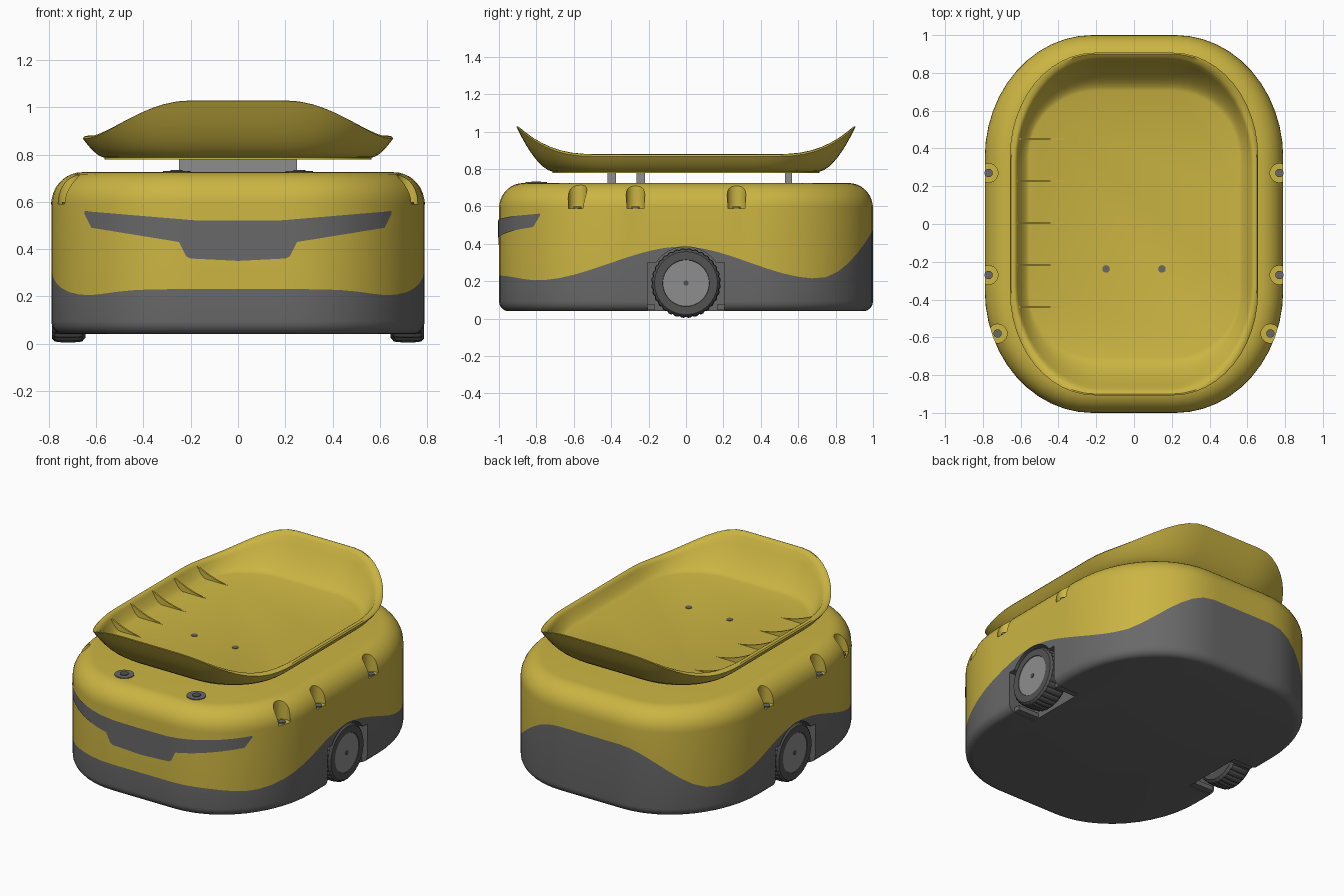
import bpy, bmesh, math
from mathutils import Matrix

cube = bpy.data.objects.get("Cube")
if cube:
    bpy.data.objects.remove(cube, do_unlink=True)


def material(name, rgb):
    m = bpy.data.materials.new(name)
    m.use_nodes = True
    m.diffuse_color = (*rgb, 1)
    m.node_tree.nodes["Principled BSDF"].inputs["Base Color"].default_value = (*rgb, 1)
    return m


YELLOW = material("warm yellow", (0.60, 0.46, 0.055))
GREY = material("dark grey", (0.14, 0.14, 0.14))
LIGHT = material("light grey", (0.27, 0.27, 0.27))
TYRE = material("tyre grey", (0.085, 0.085, 0.085))


def finish(name, bm, mats, smooth=True, angle=35):
    bmesh.ops.recalc_face_normals(bm, faces=bm.faces)
    mesh = bpy.data.meshes.new(name)
    bm.to_mesh(mesh)
    bm.free()
    for m in mats:
        mesh.materials.append(m)
    ob = bpy.data.objects.new(name, mesh)
    bpy.context.collection.objects.link(ob)
    if smooth:
        smooth_object(ob, angle)
    return ob


def smooth_object(ob, angle=35):
    bpy.ops.object.select_all(action='DESELECT')
    ob.select_set(True)
    bpy.context.view_layer.objects.active = ob
    bpy.ops.object.shade_smooth_by_angle(angle=math.radians(angle))


def box(name, mat, x, y, z):
    bm = bmesh.new()
    bmesh.ops.create_cube(bm, size=1)
    for v in bm.verts:
        v.co = [lo + (hi - lo) * (c + 0.5) for c, (lo, hi) in zip(v.co, (x, y, z))]
    return finish(name, bm, [mat], False)


def cylinder(name, mat, r, h, centre, axis='Z', segs=32):
    bm = bmesh.new()
    turn = Matrix.Rotation(math.pi / 2, 4, 'Y') if axis == 'X' else Matrix()
    bmesh.ops.create_cone(bm, cap_ends=True, segments=segs, radius1=r, radius2=r, depth=h,
                          matrix=Matrix.Translation(centre) @ turn)
    return finish(name, bm, [mat])


def outline(hx, hy, rx, ry, corner=12, side=20, end=8):
    """Rounded rectangle with elliptical corners, counter-clockwise."""
    pts = []
    for q, (sx, sy) in enumerate(((1, 1), (-1, 1), (-1, -1), (1, -1))):
        for i in range(corner + 1):
            a = math.pi / 2 * (q + i / corner)
            pts.append((sx * (hx - rx) + rx * math.cos(a), sy * (hy - ry) + ry * math.sin(a)))
        n = side if q % 2 else end
        for i in range(1, n):
            u = 1 - 2 * i / n
            pts.append((sx * u * (hx - rx), sy * hy) if q % 2 == 0 else (sx * hx, sy * u * (hy - ry)))
    return pts


def loft(bm, rings, row_mat=lambda r: 0, closed=True, caps=True):
    rows = [[bm.verts.new(p) for p in ring] for ring in rings]
    n = len(rows[0])
    for r in range(len(rows) - 1):
        for i in range(n if closed else n - 1):
            j = (i + 1) % n
            f = bm.faces.new((rows[r][i], rows[r][j], rows[r + 1][j], rows[r + 1][i]))
            f.material_index = row_mat(r)
    if caps:
        bm.faces.new(rows[0][::-1]).material_index = row_mat(0)
        bm.faces.new(rows[-1]).material_index = row_mat(len(rows) - 2)


def seam(y):
    """Height of the wavy line between the two body colours."""
    if y > 0.7:
        return 0.215 + 0.26 * ((y - 0.7) / 0.3) ** 2
    keys = ((-1, 0.23), (-0.8, 0.205), (-0.02, 0.385), (0.7, 0.215))
    for (a, za), (b, zb) in zip(keys, keys[1:]):
        if y <= b:
            t = max(0, (y - a) / (b - a))
            return za + (zb - za) * t * t * (3 - 2 * t)
    return keys[-1][1]


# Body shell: rounded bottom, wavy colour seam, rounded top
HX, HY, RX, RY = 0.79, 1.0, 0.57, 0.65


def body_ring(inset, z):
    return [(x, y, z) for x, y in outline(HX - inset, HY - inset, RX - inset, RY - inset)]


rings = []
for i in range(6):
    a = math.pi / 2 * i / 5
    rings.append(body_ring(0.05 * (1 - math.sin(a)), 0.095 - 0.055 * math.cos(a)))
rings.append([(x, y, seam(y)) for x, y in outline(HX, HY, RX, RY)])
for i in range(10):
    a = math.pi / 2 * i / 9
    rings.append(body_ring(0.13 * (1 - math.cos(a)), 0.59 + 0.135 * math.sin(a)))
bm = bmesh.new()
loft(bm, rings, lambda r: 1 if r < 6 else 0)
body = finish("body_shell", bm, [YELLOW, GREY], False)


def cut(cutter, index):
    cutter.hide_render = True
    cutter.data.materials.clear()
    for m in (YELLOW, GREY):
        cutter.data.materials.append(m)
    for p in cutter.data.polygons:
        p.material_index = index
    mod = body.modifiers.new("cut", 'BOOLEAN')
    mod.operation, mod.solver, mod.object = 'DIFFERENCE', 'EXACT', cutter
    bpy.context.view_layer.objects.active = body
    bpy.ops.object.modifier_apply(modifier=mod.name)
    bpy.data.objects.remove(cutter, do_unlink=True)


# Wheel wells and side sensor pockets
POCKETS = ((0.77, 0.27), (0.77, -0.27), (0.722, -0.58))
for s, label in ((1, "left"), (-1, "right")):
    xs = sorted((s * 0.6, s * 0.9))
    cut(box("well_cutter", GREY, xs, (-0.205, 0.205), (-0.1, 0.3)), 1)
    cut(cylinder("arch_cutter", GREY, 0.194, 0.3, (s * 0.75, 0, 0.19), 'X', 48), 1)
    for i, (x, y) in enumerate(POCKETS):
        cut(cylinder("pocket_cutter", YELLOW, 0.05, 0.3, (s * x, y, 0.74), segs=24), 0)
        cylinder(f"{label}_sensor_{i + 1}", GREY, 0.022, 0.012, (s * x, y, 0.594), segs=16)
smooth_object(body)

# Front display panel, a thin plate that follows the curved nose
PANEL_KEYS = ((0, 0.35, 0.52), (0.2, 0.36, 0.522), (0.22, 0.37, 0.525),
              (0.25, 0.43, 0.527), (0.62, 0.49, 0.558), (0.65, 0.55, 0.562))


def panel_edge(x, k):
    for a, b in zip(PANEL_KEYS, PANEL_KEYS[1:]):
        if x <= b[0] + 1e-6:
            return a[k] + (b[k] - a[k]) * (x - a[0]) / (b[0] - a[0])


def nose(x):
    u = max(0, abs(x) - (HX - RX)) / RX
    return -(HY - RY) - RY * math.sqrt(1 - u * u) - 0.004


half = [i * 0.65 / 40 for i in range(41)] + [k[0] for k in PANEL_KEYS[1:5]]
xs = sorted({round(s * x, 4) for x in half for s in (1, -1)})
bm = bmesh.new()
loft(bm, [[(x, nose(x), panel_edge(abs(x), k)) for x in xs] for k in (1, 2)],
     closed=False, caps=False)
panel = finish("front_panel", bm, [GREY])


# Wheels: treaded tyre, hub disc, cap and support bracket
def tyre(name, s):
    bm = bmesh.new()
    n = 96
    profile = ((0.645, 0.12), (0.645, 0.165), (0.66, 0.182), (0.70, 0.186),
               (0.74, 0.186), (0.775, 0.182), (0.788, 0.168), (0.788, 0.125), (0.78, 0.12))
    rings = []
    for x, r in profile:
        ring = []
        for i in range(n):
            a = 2 * math.pi * i / n
            rr = r - (0.006 if i % 3 == 0 and r > 0.17 else 0)
            ring.append((s * x, rr * math.cos(a), 0.19 + rr * math.sin(a)))
        rings.append(ring)
    loft(bm, rings)
    return finish(name, bm, [TYRE], True, 25)


for s, label in ((1, "left"), (-1, "right")):
    tyre(f"{label}_tyre", s)
    cylinder(f"{label}_hub", LIGHT, 0.125, 0.14, (s * 0.715, 0, 0.19), 'X', 48)
    cylinder(f"{label}_hub_cap", TYRE, 0.014, 0.01, (s * 0.784, 0, 0.19), 'X', 16)
    cylinder(f"{label}_axle", GREY, 0.05, 0.1, (s * 0.62, 0, 0.19), 'X', 24)
    for t, end in ((-1, "front"), (1, "rear")):
        box(f"{label}_{end}_bracket", GREY, sorted((s * 0.6, s * 0.75)),
            sorted((t * 0.165, t * 0.205)), (0.045, 0.075))

# Tray supports and nose sensors on the deck
for i, (y, w) in enumerate(((-0.397, 0.045), (-0.243, 0.045), (0.548, 0.038))):
    box(f"tray_support_{i + 1}", LIGHT, (-0.25, 0.25), (y - w / 2, y + w / 2), (0.71, 0.785))
for s, label in ((1, "left"), (-1, "right")):
    cylinder(f"{label}_deck_sensor", GREY, 0.058, 0.012, (s * 0.26, -0.8, 0.724))
    cylinder(f"{label}_deck_lens", TYRE, 0.026, 0.012, (s * 0.26, -0.8, 0.728), segs=20)

# Tray: dished bowl whose rim sweeps up at both ends
FLOOR = 0.797


def tray_ring(t, grow, base_z, drop):
    low = outline(0.555 + grow, 0.705 + grow, 0.36, 0.34)
    high = outline(0.625 + grow, 0.875 + grow, 0.45, 0.55)
    ring = []
    for (x0, y0), (x1, y1) in zip(low, high):
        rim = 0.88 + 0.13 * max(0, (abs(y1) / 0.875 * 0.9 - 0.5) / 0.4) ** 2.5 - drop
        ring.append((x0 + (x1 - x0) * t, y0 + (y1 - y0) * t, base_z + (rim - base_z) * t ** 1.6))
    return ring


steps = [i / 8 for i in range(9)]
rings = [[(x, y, 0.78) for x, y in outline(0.565, 0.715, 0.36, 0.34)]]
rings += [tray_ring(t, 0.01 + 0.022 * t, 0.787, 0.012) for t in steps]
rings += [tray_ring(1, 0.025, FLOOR, 0.003), tray_ring(1, 0.008, FLOOR, 0)]
rings += [tray_ring(t, 0, FLOOR, 0.004) for t in reversed(steps)]
bm = bmesh.new()
loft(bm, rings)
finish("tray", bm, [YELLOW], True, 40)

# Curved gusset ribs along one side of the tray
for i in range(5):
    y = 0.45 - i * 0.2225
    bm = bmesh.new()
    top = [(-0.62 + 0.25 * u, FLOOR + 0.075 * (1 - u) ** 1.8) for u in [k / 8 for k in range(9)]]
    shape = [(-0.575, FLOOR - 0.003), *reversed(top)]
    loft(bm, [[(x, y + d, z) for x, z in shape] for d in (-0.005, 0.005)])
    finish(f"tray_rib_{i + 1}", bm, [YELLOW])

# Tray screws
for s, label in ((1, "left"), (-1, "right")):
    cylinder(f"{label}_tray_screw", GREY, 0.02, 0.006, (s * 0.148, -0.238, FLOOR), segs=16)
